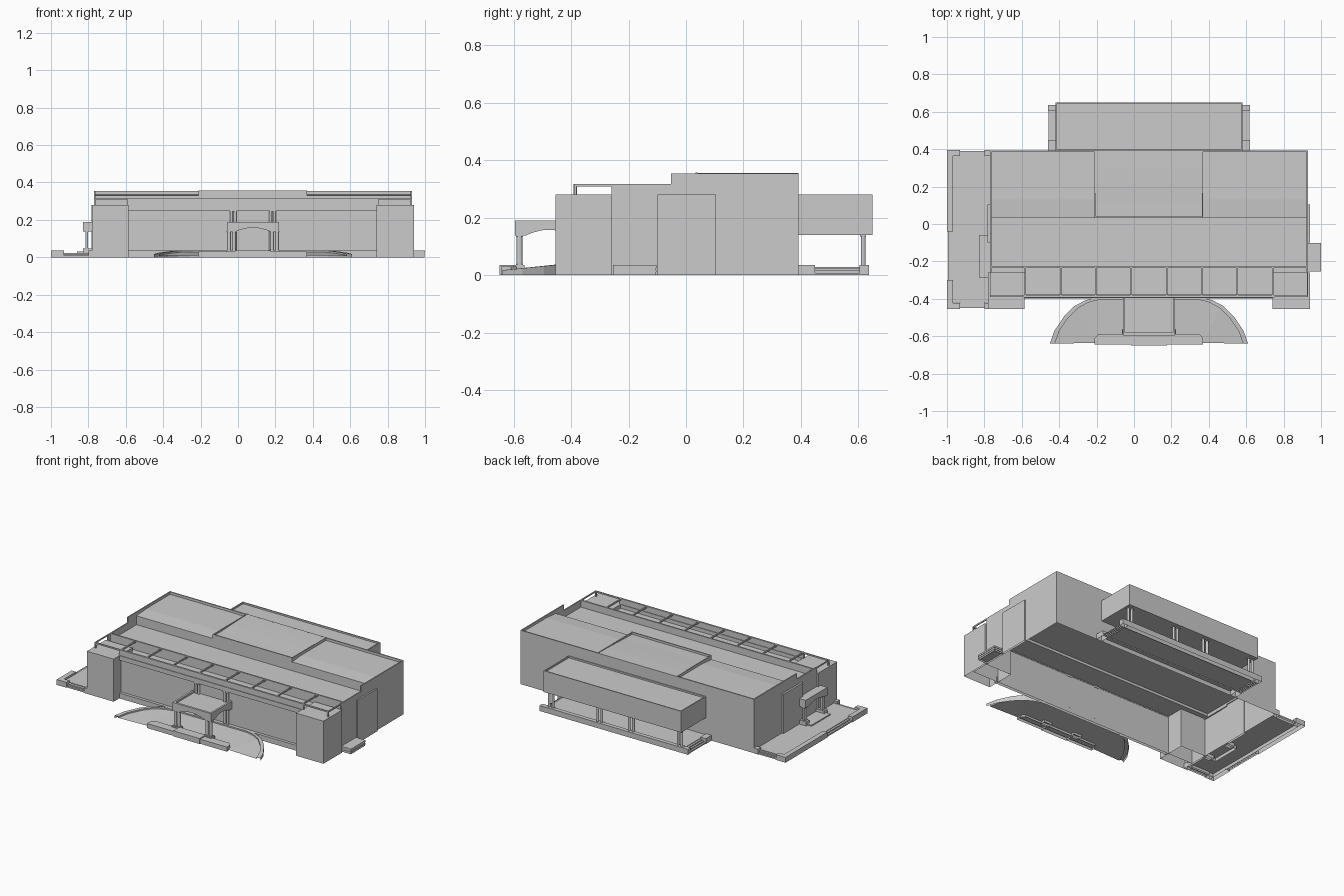
import bpy, bmesh, math

if "Cube" in bpy.data.objects:
    bpy.data.objects.remove(bpy.data.objects["Cube"])

CX = 0.08   # symmetry axis of the building


def finish(name, bm):
    """Make the object; the shell is open where it meets the ground."""
    bmesh.ops.recalc_face_normals(bm, faces=bm.faces)
    low = [f for f in bm.faces if all(v.co.z < 1e-4 for v in f.verts)]
    bmesh.ops.delete(bm, geom=low, context="FACES")
    me = bpy.data.meshes.new(name)
    bm.to_mesh(me)
    bm.free()
    ob = bpy.data.objects.new(name, me)
    bpy.context.collection.objects.link(ob)
    return ob


def boxes(name, *items):
    """One object made of boxes given as (x0, x1, y0, y1, z0, z1)."""
    bm = bmesh.new()
    for x0, x1, y0, y1, z0, z1 in items:
        for v in bmesh.ops.create_cube(bm, size=1)["verts"]:
            v.co = (x0 if v.co.x < 0 else x1, y0 if v.co.y < 0 else y1,
                    z0 if v.co.z < 0 else z1)
    return finish(name, bm)


def rim(x0, x1, y0, y1, z0, z1, t):
    """Four thin walls around a rectangle."""
    return [(x0, x1, y0, y0 + t, z0, z1), (x0, x1, y1 - t, y1, z0, z1),
            (x0, x0 + t, y0 + t, y1 - t, z0, z1), (x1 - t, x1, y0 + t, y1 - t, z0, z1)]


def extrude(name, pts, a, b, axis):
    """Profile of (u, z) points extruded along 'x' or 'y' from a to b."""
    bm = bmesh.new()
    put = (lambda p, s: (s, p[0], p[1])) if axis == "x" else (lambda p, s: (p[0], s, p[1]))
    r0 = [bm.verts.new(put(p, a)) for p in pts]
    r1 = [bm.verts.new(put(p, b)) for p in pts]
    n = len(pts)
    bm.faces.new(r0)
    bm.faces.new(r1)
    for i in range(n):
        j = (i + 1) % n
        bm.faces.new((r0[i], r0[j], r1[j], r1[i]))
    return finish(name, bm)


def columns(name, spots, z0, z1, r):
    """Round columns with square base and cap."""
    bm = bmesh.new()
    for x, y in spots:
        c = bmesh.ops.create_cone(bm, cap_ends=True, segments=12, radius1=r, radius2=r, depth=z1 - z0)
        bmesh.ops.translate(bm, verts=c["verts"], vec=(x, y, (z0 + z1) / 2))
        for z in (z0 + 0.003, z1 - 0.003):
            k = bmesh.ops.create_cube(bm, size=1)["verts"]
            bmesh.ops.scale(bm, verts=k, vec=(r * 2.6, r * 2.6, 0.006))
            bmesh.ops.translate(bm, verts=k, vec=(x, y, z))
    return finish(name, bm)


# main hall with stepped roof
L, R, B = -0.77, 0.93, 0.392
extrude("main_hall", [(-.378, 0), (B, 0), (B, .338), (.13, .338), (.035, .33), (.035, .272),
                      (-.23, .272), (-.23, .256), (-.378, .256)], L, R, "x")
boxes("roof_parapet",
      *[(x, x + .008, -.052, B, .26, .354) for x in (L, R - .008)],
      *[(x, x + .008, -.26, -.052, .25, .317) for x in (L, R - .008)],
      (L, R, B - .008, B, .335, .354), (L, R, -.235, -.225, .255, .317))
boxes("front_fascia", (-.59, .75, -.396, -.376, .25, .28), (-.59, .75, -.392, -.38, .28, .317))
boxes("front_plinth", (-.59, .75, -.397, -.376, 0, .035))

# open roof grid along the front
bays = [L + i * (R - L) / 9 for i in range(10)]
boxes("roof_grid",
      (L, R, -.39, -.382, .308, .317),
      *[(x - .004 if i else x, x + .004, -.388, -.23, .308, .317) for i, x in enumerate(bays[:-1])],
      (R - .006, R, -.388, -.23, .308, .317),
      *[(x, x + .008, -.39, -.382, .28, .31) for x in (L, R - .008)])

# raised middle roof, a shallow dished tray
x0, x1 = CX - .29, CX + .29
extrude("middle_roof", [(.033, .325), (B, .325), (B, .354), (.30, .353), (.21, .350), (.12, .346),
                        (.04, .344), (.04, .358), (.033, .358)], x0, x1, "x")
boxes("middle_roof_edges", *[(x, x + .006, .033, B, .325, .356) for x in (x0, x1 - .006)])

# front corner towers and side panels
for side, a, b in (("left", -.78, -.585), ("right", .74, .94)):
    boxes(side + "_corner_tower", (a, b, -.455, -.26, 0, .28))
for side, a, b in (("left", -.782, -.768), ("right", .928, .94)):
    boxes(side + "_wall_panel", (a, b, -.10, .105, 0, .28))

# rear wing over an open porch
w0, w1, wb = CX - .5, CX + .5, .65
boxes("rear_wing", (w0, w1, .392, wb, .14, .27), *rim(w0, w1, .392, wb, .265, .28, .007))
boxes("rear_porch_floor", (w0, w1, .392, .635, 0, .028))
boxes("rear_porch_kerbs", (w0, w1, .61, .637, 0, .036),
      *[(x, x + .04, y, y2, 0, .035) for x in (w0 - .04, w1) for y, y2 in ((.392, .45), (.605, .637))])
boxes("rear_porch_steps", *[(w0 - .037 + i * .012, w1 + .037 - i * .012, .45, .605, 0, .008 + i * .008)
                            for i in range(3)])
columns("rear_columns", [(CX + s * d, .617) for s in (-1, 1) for d in (.10, .13, .455, .482)],
        .03, .14, .008)

# left terrace with kerbs and gaps for steps
boxes("left_terrace", (-.97, -.77, -.42, .365, 0, .022))
boxes("left_terrace_kerb",
      (-1, -.968, -.04, .395, 0, .035), (-1, -.968, -.455, -.30, 0, .035),
      *[(a, b, y, y + .032, 0, .035) for y in (-.455, .363) for a, b in ((-.97, -.93), (-.80, -.77))])
boxes("left_terrace_steps", (-.995, -.965, -.30, -.04, 0, .01), (-.983, -.965, -.30, -.04, 0, .018),
      *[(-.93, -.80, a, b, 0, z) for a, b, z in ((-.45, -.41, .01), (-.437, -.41, .018),
                                                (.36, .39, .01), (.36, .378, .018))])

# left door landing and canopy
boxes("left_landing", (-.86, -.77, -.27, -.075, 0, .03), (-.83, -.77, -.285, -.25, 0, .048),
      (-.83, -.77, -.095, -.06, 0, .048))
arch = [(-.285, .19), (-.285, .138)] + [(-.255 + .165 * i / 8, .14 + .016 * math.sin(math.pi * i / 8))
                                       for i in range(9)] + [(-.06, .138), (-.06, .19)]
extrude("left_canopy", arch, -.828, -.77, "x")
columns("left_canopy_columns", [(-.808, y) for y in (-.275, -.255, -.09, -.07)], .045, .14, .007)

# right entry landing of stacked slabs
boxes("right_landing", *[(.93, 1 - d, -.255 + d, -.102 - d, a, b) for d, a, b in
                         ((.003, 0, .011), (0, .011, .016), (.003, .016, .025), (0, .025, .036))])

# front canopy: arched beams on front and sides, tray roof
c0, c1, cf = CX - .14, CX + .14, -.595


def beam(a, b, inset=.05):
    return [(a, .19), (a, .138), (a + inset, .138)] + \
        [(a + inset + (b - a - 2 * inset) * i / 10, .14 + .018 * math.sin(math.pi * i / 10))
         for i in range(11)] + [(b - inset, .138), (b, .138), (b, .19)]


extrude("canopy_front_beam", beam(c0, c1), cf, cf + .015, "y")
for side, a in (("left", c0), ("right", c1 - .012)):
    extrude("canopy_%s_beam" % side, beam(cf + .015, -.378, .025), a, a + .012, "x")
boxes("canopy_roof", (c0 + .01, c1 - .01, cf + .01, -.378, .16, .178))
columns("canopy_columns", [(CX + s * d, -.580) for s in (-1, 1) for d in (.102, .128)], .033, .14, .01)
columns("front_wall_columns", [(CX + s * d, -.386) for s in (-1, 1) for d in (.095, .115)],
        .03, .25, .008)

# curved ramp drive rising to the door, with raised outer kerb
half = [(.53, -.64), (.505, -.57), (.455, -.495), (.40, -.44), (.34, -.408), (.28, -.392)]
bm = bmesh.new()
rows = []
for s in (1, -1):
    for d, y in (half if s > 0 else half[::-1]):
        h = .008 + .02 * min(1, (y + .64) / .2)
        k = .95
        di, yi = d * k, -.64 + (y + .64) * k
        inner = CX + s * .29
        rows.append([bm.verts.new(p) for p in (
            (CX + s * d, y, 0), (CX + s * d, y, h + .009), (CX + s * di, yi, h + .009),
            (CX + s * di, yi, h), (inner, -.635, .01))])
for a, b in zip(rows, rows[1:]):
    for i in range(4):
        bm.faces.new((a[i], a[i + 1], b[i + 1], b[i]))
bmesh.ops.remove_doubles(bm, verts=bm.verts, dist=1e-5)
finish("ramp_drive", bm)

# raised island between the drive ends, with chamfered rear corners
bm = bmesh.new()
plan = [(-.29, -.645), (.29, -.645), (.29, -.61), (.27, -.588), (-.27, -.588), (-.29, -.61)]
top = bm.faces.new([bm.verts.new((CX + x, y, .03)) for x, y in plan])
for v in bmesh.ops.extrude_face_region(bm, geom=[top])["geom"]:
    if isinstance(v, bmesh.types.BMVert):
        v.co.z = 0
finish("drive_island", bm)
boxes("island_middle", (CX - .096, CX + .096, -.65, -.586, 0, .036))
boxes("canopy_column_bases", *[(CX + s * .115 - .03, CX + s * .115 + .03, -.60, -.562, 0, .036)
                               for s in (-1, 1)])
